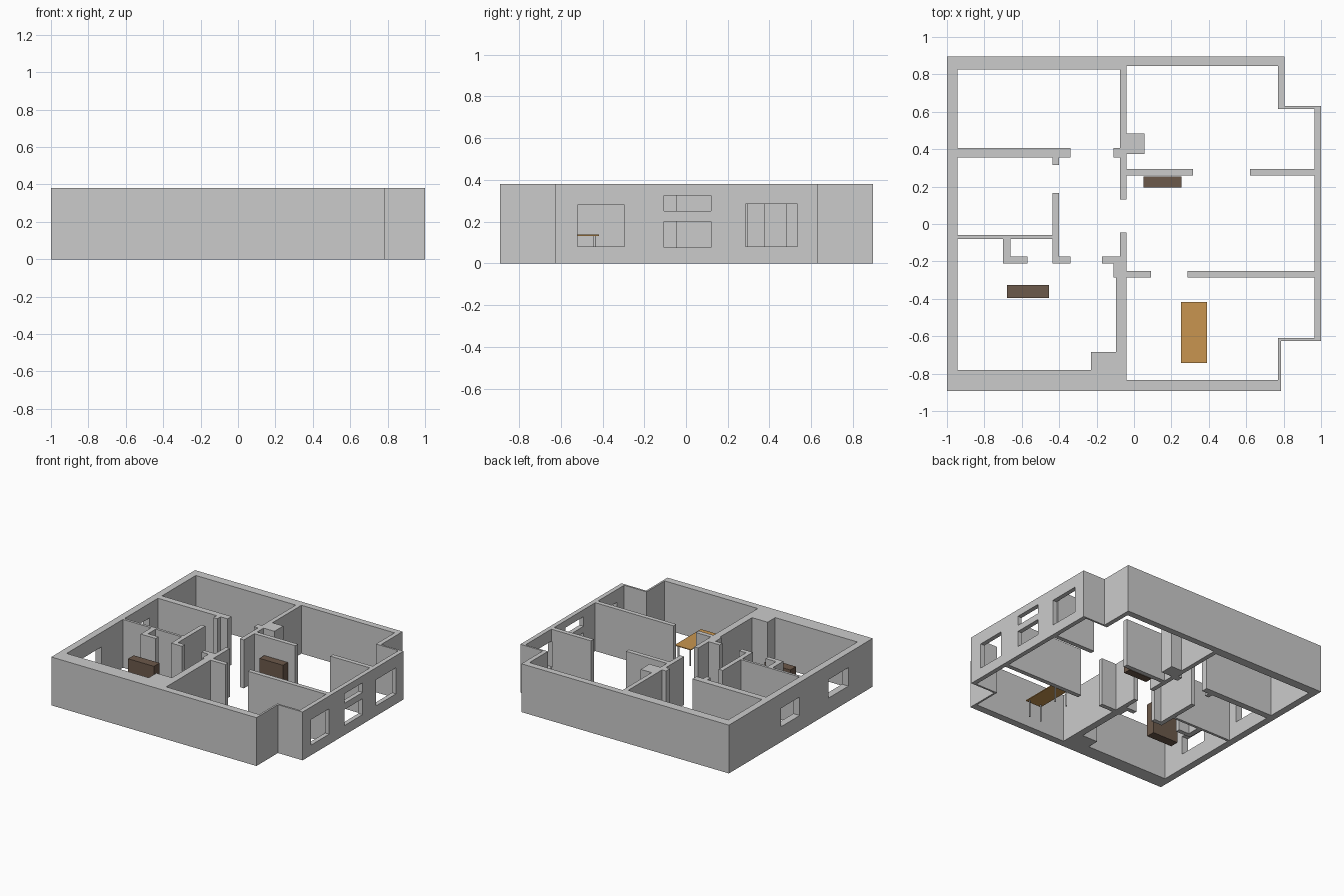
import bpy, bmesh
from mathutils import Matrix

if "Cube" in bpy.data.objects:
    bpy.data.objects.remove(bpy.data.objects["Cube"])

H = 0.38

# Wall plan rectangles: x0, x1, y0, y1
outer = [
    (-1, -.945, -.892, .895), (-1, -.04, .825, .895), (-.04, .805, .845, .895),
    (.77, .805, .615, .895), (.77, 1, .615, .63), (.965, 1, -.625, .63),
    (.77, 1, -.625, -.61), (.77, .785, -.892, -.61),
    (-1, -.04, -.892, -.78), (-.04, .785, -.892, -.835),
]
inner = [
    (-.075, -.04, .13, .845), (-.04, .055, .375, .485), (-.11, -.075, .355, .405),
    (-.945, -.34, .355, .405), (-.435, -.4, .315, .355), (-.435, -.4, -.21, .165),
    (-.4, -.34, -.21, -.175), (-.945, -.435, -.08, -.06), (-.7, -.66, -.21, -.08),
    (-.66, -.57, -.21, -.175), (-.17, -.075, -.21, -.175), (-.11, -.04, -.285, -.21),
    (-.075, -.04, -.21, -.045), (-.095, -.04, -.78, -.285), (-.23, -.095, -.78, -.685),
    (-.04, .315, .26, .295), (.62, .965, .26, .295),
    (-.04, .09, -.285, -.25), (.285, .965, -.285, -.25),
]
# Windows: x0, x1, y0, y1, z0, z1
windows = [
    (.96, 1.05, -.52, -.295, .08, .28), (.96, 1.05, -.105, .12, .075, .2),
    (.96, 1.05, -.105, .12, .25, .325), (.96, 1.05, .285, .535, .08, .285),
    (-1.05, -.94, .015, .25, .12, .265), (-1.05, -.94, -.59, -.345, .12, .265),
]


def material(name, color):
    m = bpy.data.materials.new(name)
    m.diffuse_color = (*color, 1)
    m.use_nodes = True
    m.node_tree.nodes["Principled BSDF"].inputs["Base Color"].default_value = m.diffuse_color
    return m


def add_box(bm, x0, x1, y0, y1, z0, z1):
    m = Matrix.Translation(((x0 + x1) / 2, (y0 + y1) / 2, (z0 + z1) / 2))
    m = m @ Matrix.Diagonal((x1 - x0, y1 - y0, z1 - z0, 1))
    bmesh.ops.create_cube(bm, size=1, matrix=m)


def make_object(name, bm, mat=None):
    me = bpy.data.meshes.new(name)
    bm.to_mesh(me)
    bm.free()
    ob = bpy.data.objects.new(name, me)
    bpy.context.collection.objects.link(ob)
    if mat:
        me.materials.append(mat)
    return ob


def boxes(name, items, mat=None):
    bm = bmesh.new()
    for b in items:
        add_box(bm, *b)
    return make_object(name, bm, mat)


# Walls: merge the plan rectangles on a shared grid, then extrude upward
rects = outer + inner
xs = sorted({v for r in rects for v in r[:2]})
ys = sorted({v for r in rects for v in r[2:]})
bm = bmesh.new()
for x0, x1 in zip(xs, xs[1:]):
    for y0, y1 in zip(ys, ys[1:]):
        cx, cy = (x0 + x1) / 2, (y0 + y1) / 2
        if any(a < cx < b and c < cy < d for a, b, c, d in rects):
            bm.faces.new([bm.verts.new((x, y, 0)) for x, y in
                          ((x0, y0), (x1, y0), (x1, y1), (x0, y1))])
bmesh.ops.remove_doubles(bm, verts=bm.verts[:], dist=1e-5)
ext = bmesh.ops.extrude_face_region(bm, geom=bm.faces[:], use_keep_orig=True)
bmesh.ops.translate(bm, vec=(0, 0, H),
                    verts=[v for v in ext["geom"] if isinstance(v, bmesh.types.BMVert)])
bmesh.ops.recalc_face_normals(bm, faces=bm.faces[:])
walls = make_object("walls", bm)

# Window openings
cutter = boxes("window_cutter", windows)
cutter.hide_render = True
mod = walls.modifiers.new("windows", "BOOLEAN")
mod.operation = "DIFFERENCE"
mod.solver = "EXACT"
mod.object = cutter
bpy.context.view_layer.objects.active = walls
bpy.ops.object.modifier_apply(modifier=mod.name)
bpy.data.objects.remove(cutter)

# Cabinets
brown = material("dark_wood", (.15, .1, .07))
boxes("hall_cabinet", [(.05, .255, .195, .255, 0, .235)], brown)
boxes("room_cabinet", [(-.68, -.455, -.395, -.325, 0, .262)], brown)

# Table
oak = material("light_wood", (.58, .3, .08))
boxes("table_top", [(.25, .39, -.742, -.417, .132, .138)], oak)
bm = bmesh.new()
for x in (.268, .372):
    for y in (-.722, -.437):
        bmesh.ops.create_cone(bm, cap_ends=True, segments=12, radius1=.006, radius2=.006,
                              depth=.132, matrix=Matrix.Translation((x, y, .066)))
make_object("table_legs", bm)
